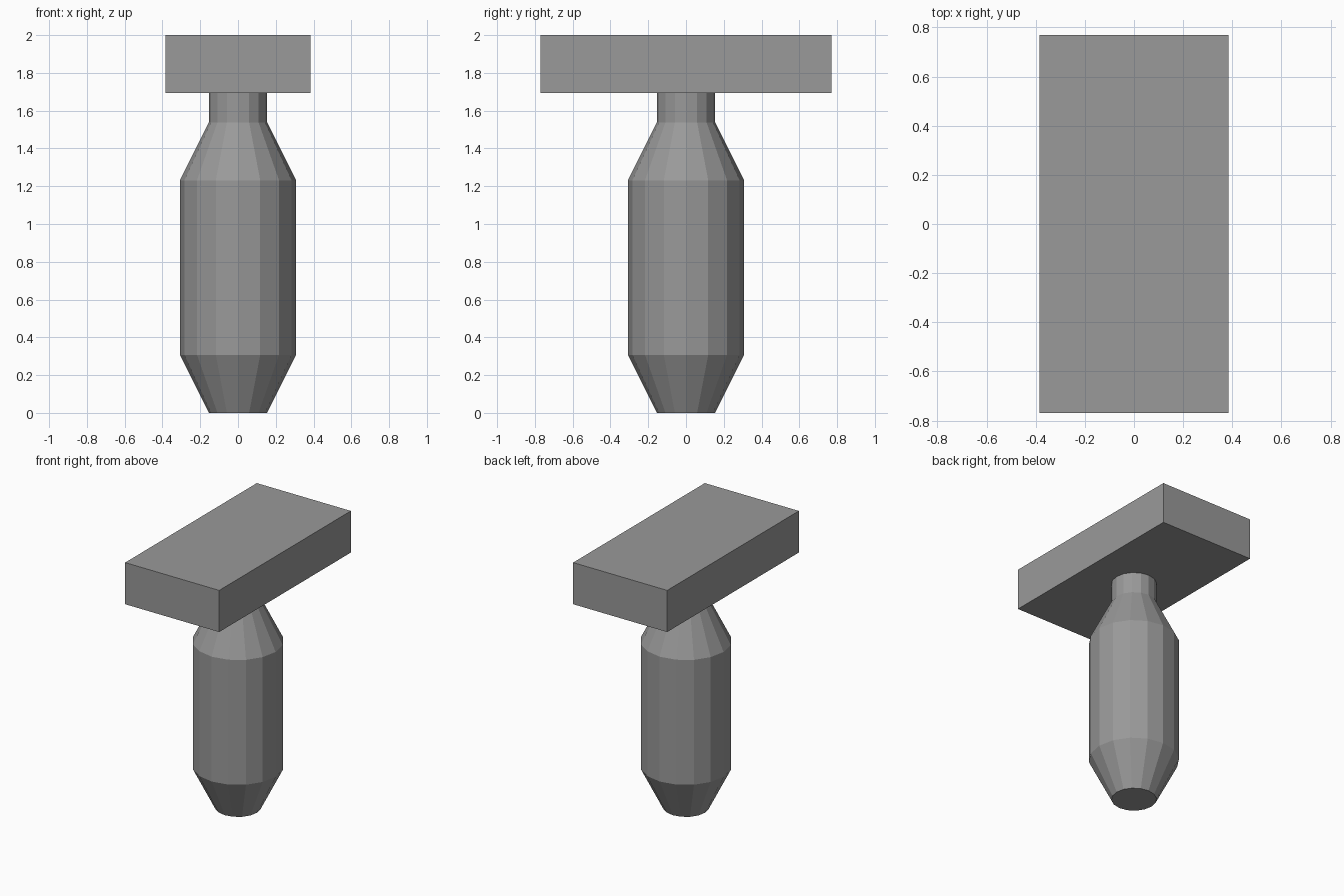
import bpy
import bmesh
from math import cos, sin, tau

cube = bpy.data.objects.get("Cube")
if cube:
    bpy.data.objects.remove(cube, do_unlink=True)

UNIT = 2 / 6.5
SIDES = 16

# Dark grey finish shared by both parts
GREY = (0.32, 0.32, 0.32, 1)
finish = bpy.data.materials.new("dark_grey")
finish.use_nodes = True
finish.diffuse_color = GREY
finish.node_tree.nodes["Principled BSDF"].inputs["Base Color"].default_value = GREY


def add_object(name, bm):
    bmesh.ops.recalc_face_normals(bm, faces=bm.faces)
    mesh = bpy.data.meshes.new(name)
    bm.to_mesh(mesh)
    bm.free()
    mesh.materials.append(finish)
    obj = bpy.data.objects.new(name, mesh)
    bpy.context.collection.objects.link(obj)


def lathe(name, profile):
    """Closed faceted solid from (radius, height) pairs."""
    bm = bmesh.new()
    rings = [[bm.verts.new((r * cos(tau * i / SIDES), r * sin(tau * i / SIDES), z))
              for i in range(SIDES)] for r, z in profile]
    for low, high in zip(rings, rings[1:]):
        for i in range(SIDES):
            j = (i + 1) % SIDES
            bm.faces.new((low[i], low[j], high[j], high[i]))
    bm.faces.new(rings[0])
    bm.faces.new(rings[-1])
    add_object(name, bm)


# Handle: tapered foot, straight grip, shoulder and neck
profile = [(0.5, 0), (1, 1), (1, 4), (0.5, 5), (0.5, 5.5)]
lathe("handle", [(r * UNIT, z * UNIT) for r, z in profile])

# Head: flat rectangular block resting on the neck
bm = bmesh.new()
bmesh.ops.create_cube(bm, size=1)
bmesh.ops.scale(bm, vec=(2.5 * UNIT, 5 * UNIT, UNIT), verts=bm.verts)
bmesh.ops.translate(bm, vec=(0, 0, 6 * UNIT), verts=bm.verts)
add_object("head", bm)
